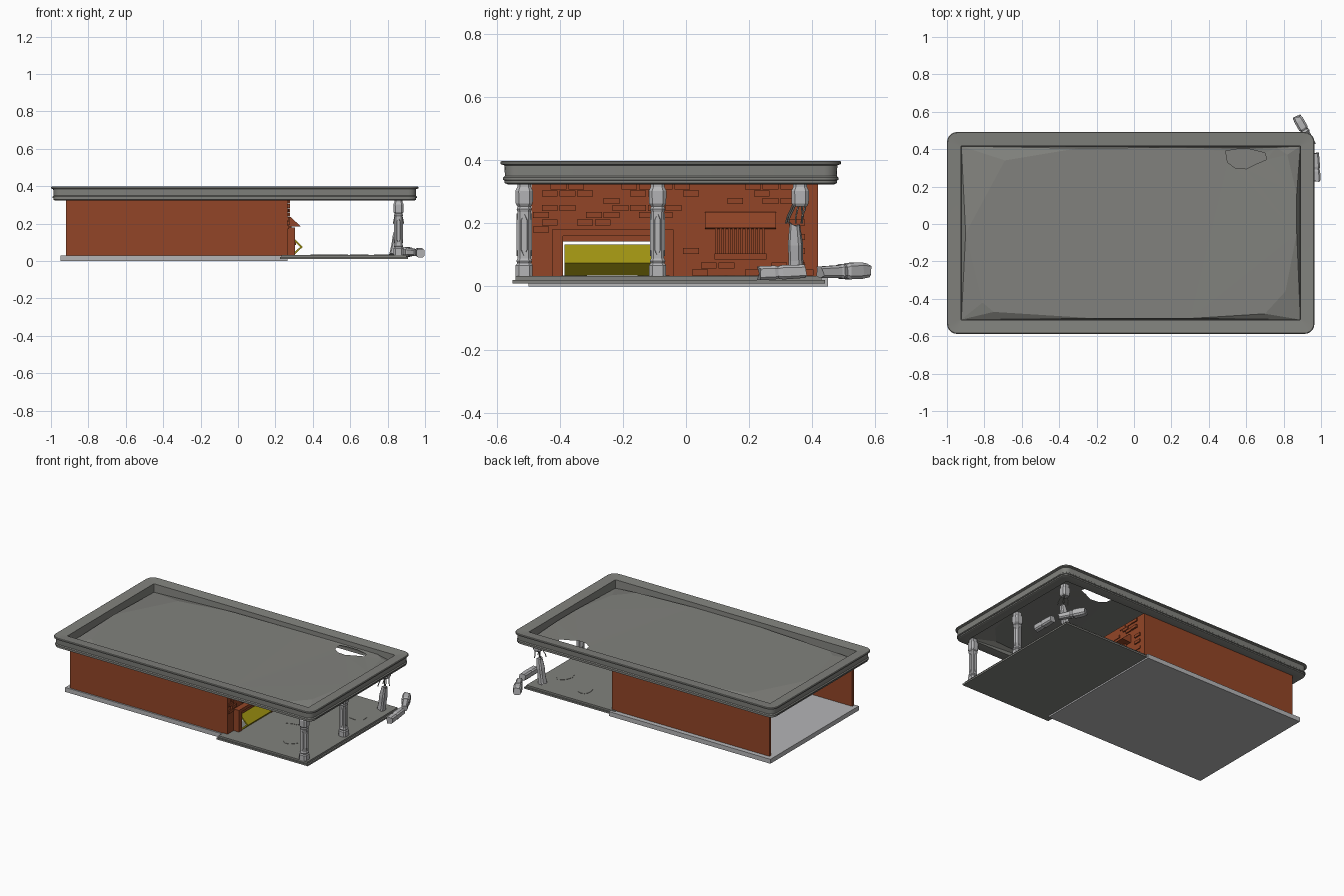
import bpy, bmesh, math, random
from mathutils import Vector, Matrix

if "Cube" in bpy.data.objects:
    bpy.data.objects.remove(bpy.data.objects["Cube"])

random.seed(4)


def material(name, r, g, b):
    m = bpy.data.materials.new(name)
    m.diffuse_color = (r, g, b, 1)
    m.use_nodes = True
    m.node_tree.nodes["Principled BSDF"].inputs["Base Color"].default_value = m.diffuse_color
    return m


ROOF = material("weathered_grey", 0.22, 0.222, 0.205)
STONE = material("pale_stone", 0.46, 0.46, 0.47)
BRICK = material("red_brick", 0.29, 0.060, 0.020)
YELLOW = material("yellow_paint", 0.36, 0.30, 0.006)


def finish(name, bm, mat, smooth=False):
    bmesh.ops.recalc_face_normals(bm, faces=bm.faces)
    me = bpy.data.meshes.new(name)
    bm.to_mesh(me)
    bm.free()
    me.materials.append(mat)
    ob = bpy.data.objects.new(name, me)
    bpy.context.collection.objects.link(ob)
    if smooth:
        me.shade_smooth()
        me.set_sharp_from_angle(angle=math.radians(35))
    return ob


def loft(bm, loops, closed=False):
    """Skin a list of equal-length point loops, capping the ends unless closed."""
    rings = [[bm.verts.new(p) for p in lp] for lp in loops]
    n = len(rings[0])
    pairs = list(zip(rings, rings[1:])) + ([(rings[-1], rings[0])] if closed else [])
    for a, b in pairs:
        for i in range(n):
            j = (i + 1) % n
            bm.faces.new((a[i], a[j], b[j], b[i]))
    if not closed:
        bm.faces.new(rings[0])
        bm.faces.new(rings[-1])


def boxes(name, items, mat):
    """Boxes given as (x0, x1, y0, y1, z0, z1), merged into one object."""
    bm = bmesh.new()
    for x0, x1, y0, y1, z0, z1 in items:
        loft(bm, [[(x0, y0, z), (x1, y0, z), (x1, y1, z), (x0, y1, z)] for z in (z0, z1)])
    return finish(name, bm, mat)


def prism(name, xz, y0, y1, mat):
    bm = bmesh.new()
    loft(bm, [[(x, y, z) for x, z in xz] for y in (y0, y1)])
    return finish(name, bm, mat)


# --- Slabs ---
boxes("building_floor", [(-0.95, 0.265, -0.50, 0.45, 0, 0.03)], STONE)
boxes("porch_floor", [(0.225, 0.91, -0.55, 0.44, 0.01, 0.021),
                      (0.232, 0.90, -0.54, 0.43, 0.021, 0.033)], ROOF)

# broken flakes lying on the porch
bm = bmesh.new()
for cx, cy, r in ((0.78, 0.2, 0.07), (0.55, 0.3, 0.05), (0.5, -0.1, 0.06),
                  (0.65, -0.35, 0.05), (0.42, 0.1, 0.04)):
    rad = [r * random.uniform(0.6, 1.1) for _ in range(9)]
    loft(bm, [[(cx + q * math.cos(i * math.tau / 9), cy + q * math.sin(i * math.tau / 9), z)
               for i, q in enumerate(rad)] for z in (0.032, 0.035)])
finish("porch_flakes", bm, ROOF)

# --- Walls: two long sides, open rear end, front wall with door opening ---
boxes("side_walls", [(-0.92, 0.265, -0.49, -0.472, 0.03, 0.335),
                     (-0.92, 0.265, 0.40, 0.418, 0.03, 0.335)], BRICK)
DY0, DY1, DZ = -0.39, -0.08, 0.142
boxes("front_wall", [(0.245, 0.265, -0.472, DY0, 0.03, 0.335),
                     (0.245, 0.265, DY0, DY1, DZ, 0.335),
                     (0.245, 0.265, DY1, 0.40, 0.03, 0.335)], BRICK)

# scattered raised bricks
bricks = []
for row in range(13):
    z = 0.034 + row * 0.0228
    for col in range(16):
        y = -0.485 + col * 0.056 + (row % 2) * 0.028
        in_door = -0.48 < y < -0.03 and z < 0.185
        in_window = 0.0 < y < 0.29 and 0.06 < z < 0.24
        if in_door or in_window or y > 0.36 or random.random() < 0.5:
            continue
        bricks.append((0.262, 0.265 + random.choice((0.005, 0.008, 0.012)),
                       y, y + 0.05, z, z + 0.019))
boxes("raised_bricks", bricks, BRICK)

# --- Door: surround and buckled yellow panel ---
boxes("door_surround", [(0.255, 0.305, DY0 - 0.035, DY0, 0.03, 0.18),
                        (0.255, 0.305, DY1, DY1 + 0.04, 0.03, 0.18),
                        (0.255, 0.30, DY0, DY1, DZ, 0.16),
                        (0.255, 0.305, DY0, DY1, 0.16, 0.18)], BRICK)
prism("buckled_door", [(0.287, 0.133), (0.345, 0.075), (0.303, 0.034),
                       (0.288, 0.034), (0.332, 0.075), (0.28, 0.127)],
      DY0 + 0.005, DY1 - 0.01, YELLOW)

# --- Window: sloping hood, bars and sill ---
prism("window_hood", [(0.26, 0.236), (0.28, 0.236), (0.335, 0.186), (0.26, 0.182)],
      0.06, 0.285, BRICK)
boxes("window_bars", [(0.27, 0.285, 0.092 + i * 0.0135, 0.100 + i * 0.0135, 0.10, 0.184)
                      for i in range(12)], BRICK)
boxes("window_sill", [(0.26, 0.31, 0.09, 0.255, 0.086, 0.104)], BRICK)


# --- Columns: chamfered square turnings ---
def octagon(w, z, tilt=0.0):
    c = w * 0.62
    pts = [(w, -c), (w, c), (c, w), (-c, w), (-w, c), (-w, -c), (-c, -w), (c, -w)]
    return [(x, y, z + tilt * random.uniform(-1, 1)) for x, y in pts]


def turning(name, profile, start, end=None, panel=None):
    """Profile is (half width, height); the piece runs from start towards end."""
    bm = bmesh.new()
    last = len(profile) - 1
    loft(bm, [octagon(w, z, 0.007 if end and i in (0, last) else 0)
              for i, (w, z) in enumerate(profile)])
    if panel:
        w, z0, z1 = panel
        hexa = [(0, z0), (0.011, z0 + 0.02), (0.011, z1 - 0.02), (0, z1),
                (-0.011, z1 - 0.02), (-0.011, z0 + 0.02)]
        for k in range(4):
            rot = Matrix.Rotation(k * math.pi / 2, 3, 'Z')
            loft(bm, [[rot @ Vector((x, y * s, z)) for y, z in hexa]
                      for x, s in ((w - 0.002, 1), (w + 0.003, 0.75))])
    ob = finish(name, bm, STONE)
    ob.location = start
    if end:
        ob.rotation_mode = 'QUATERNION'
        ob.rotation_quaternion = (Vector(end) - Vector(start)).to_track_quat('Z', 'Y')


BASE = [(0.027, 0), (0.027, 0.036), (0.022, 0.043), (0.025, 0.05), (0.021, 0.058)]
CAP = [(0.021, 0.205), (0.024, 0.214), (0.021, 0.222), (0.027, 0.232),
       (0.028, 0.272), (0.022, 0.284), (0.022, 0.302)]
for label, y in (("front", -0.513), ("middle", -0.09)):
    turning(label + "_column", BASE + CAP, (0.858, y, 0.031), panel=(0.021, 0.065, 0.2))

# broken rear column: hanging cap, leaning stump, two fallen pieces
turning("broken_column_cap", [(w, z) for w, z in CAP[2:]], (0.858, 0.362, 0.031))
turning("leaning_stump", [(0.024, 0), (0.021, 0.05), (0.022, 0.10), (0.015, 0.165)],
        (0.835, 0.35, 0.035), (0.862, 0.345, 0.2))
turning("fallen_piece_side", [(0.022, 0), (0.022, 0.05), (0.019, 0.06), (0.023, 0.075),
                              (0.021, 0.145)], (0.976, 0.232, 0.042), (0.968, 0.375, 0.048))
turning("fallen_piece_back", [(0.018, 0), (0.020, 0.07), (0.024, 0.078), (0.020, 0.09),
                              (0.026, 0.10), (0.026, 0.145), (0.022, 0.17)],
        (0.955, 0.425, 0.045), (0.872, 0.57, 0.051))

# bent reinforcing rods below the hanging cap
rods = bpy.data.curves.new("bent_rods", 'CURVE')
rods.dimensions = '3D'
rods.bevel_depth = 0.003
rods.bevel_resolution = 1
for dx, dy in ((-0.014, -0.014), (0.014, -0.012), (0.012, 0.014), (-0.012, 0.012), (0, 0)):
    sp = rods.splines.new('POLY')
    sp.points.add(3)
    for i, p in enumerate(sp.points):
        t = i / 3
        p.co = (0.858 + dx * (1 + t), 0.36 + dy * (1 + t) - 0.015 * t + random.uniform(-0.006, 0.006),
                0.265 - 0.065 * t, 1)
rods.materials.append(ROOF)
bpy.context.collection.objects.link(bpy.data.objects.new("bent_rods", rods))


# --- Roof: rounded moulded rim ---
X0, X1, Y0, Y1 = -1.0, 0.965, -0.588, 0.492


def rounded(inset, z):
    r = max(0.055 - inset, 0.004)
    a, b, c, d = X0 + inset, X1 - inset, Y0 + inset, Y1 - inset
    out = []
    for k, (cx, cy) in enumerate(((b - r, d - r), (a + r, d - r), (a + r, c + r), (b - r, c + r))):
        for i in range(6):
            t = (k + i / 5) * math.pi / 2
            out.append((cx + r * math.cos(t), cy + r * math.sin(t), z))
    return out


RIM = [(0.075, 0.392), (0.004, 0.398), (0.0, 0.395), (0.0, 0.388), (0.012, 0.384),
       (0.014, 0.35), (0.008, 0.345), (0.008, 0.338), (0.013, 0.336), (0.013, 0.328),
       (0.022, 0.324), (0.078, 0.328)]
bm = bmesh.new()
loft(bm, [rounded(i, z) for i, z in RIM], closed=True)
finish("roof_rim", bm, ROOF, smooth=True)

# --- Roof: buckled sheet with a torn hole ---
bm = bmesh.new()


def edge_loop(pts):
    vs = [bm.verts.new(p) for p in pts]
    return [bm.edges.new((vs[i], vs[(i + 1) % len(vs)])) for i in range(len(vs))]


frame = edge_loop([(X0 + 0.077, Y0 + 0.077, 0.335), (X1 - 0.076, Y0 + 0.077, 0.335),
                   (X1 - 0.076, Y1 - 0.076, 0.335), (X0 + 0.077, Y1 - 0.076, 0.335)])
crest = edge_loop([(x, y, 0.366) for x, y in (
    (-0.90, -0.05), (-0.81, -0.42), (-0.75, -0.47), (-0.2, -0.505), (0.3, -0.505), (0.70, -0.48),
    (0.81, -0.36), (0.87, -0.05), (0.87, 0.16), (0.82, 0.37), (0.76, 0.41),
    (0.2, 0.41), (-0.3, 0.405), (-0.69, 0.34))])
hole = edge_loop([(x, y, 0.362) for x, y in (
    (0.49, 0.39), (0.50, 0.33), (0.54, 0.30), (0.60, 0.295), (0.65, 0.32),
    (0.71, 0.345), (0.70, 0.38), (0.62, 0.40), (0.55, 0.40))])
for pair in (crest + hole, frame + crest):
    bmesh.ops.triangle_fill(bm, edges=pair, use_beauty=True, normal=(0, 0, 1))
finish("roof_sheet", bm, ROOF)
